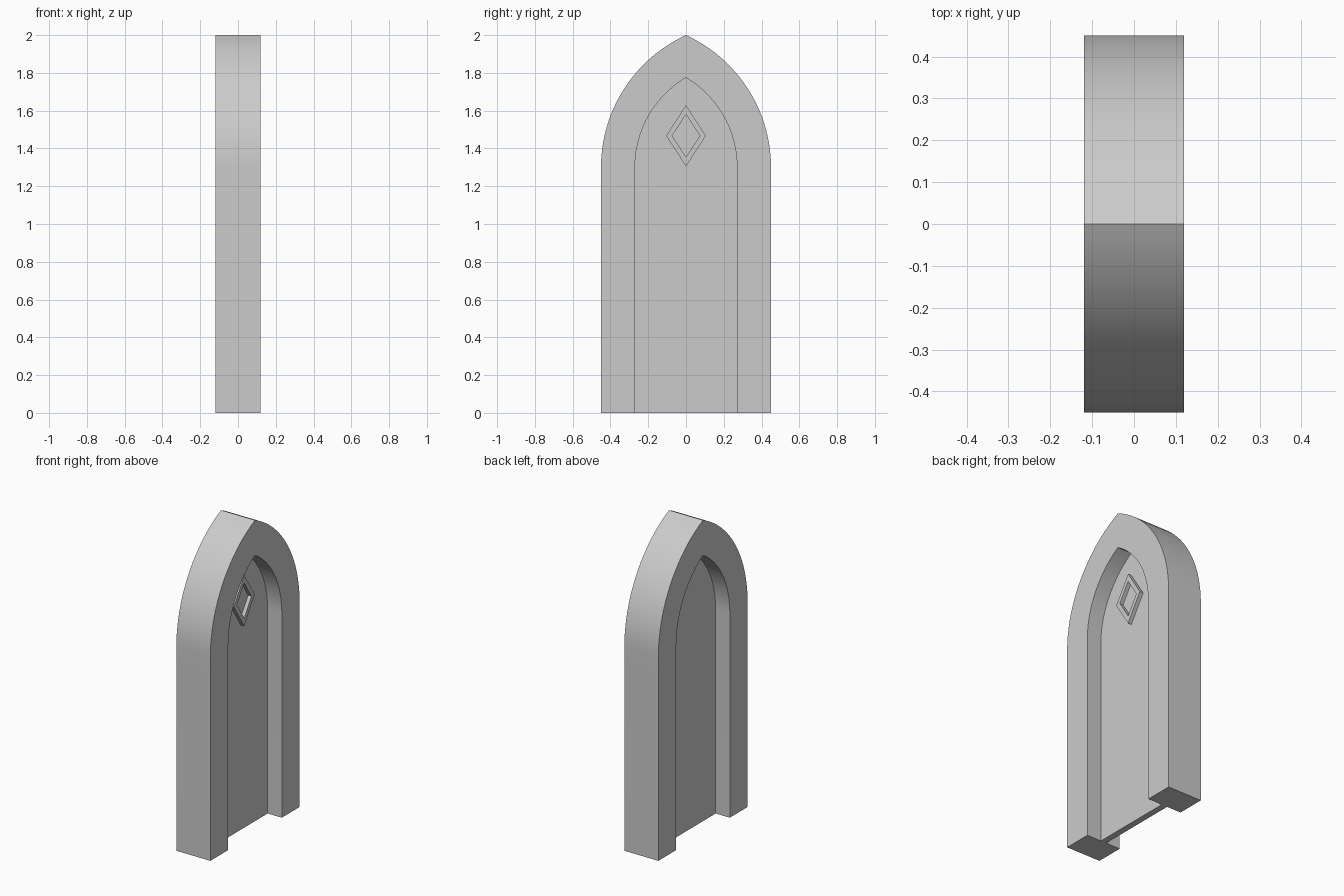
import bpy, bmesh
from math import atan2, cos, sin, hypot, radians

if "Cube" in bpy.data.objects:
    bpy.data.objects.remove(bpy.data.objects["Cube"])

SPRING = 1.3   # height where the arch starts to curve
STEPS = 20     # segments per arch side


def arch(half, apex):
    """Pointed arch outline in (y, z), from one foot over the apex to the other."""
    h = apex - SPRING
    cy = (half * half - h * h) / (2 * half)      # arc centre, tangent to the jamb
    r = half - cy
    end = atan2(h, -cy)
    side = [(half, 0.0)]
    for i in range(STEPS + 1):
        a = end * i / STEPS
        side.append((cy + r * cos(a), SPRING + r * sin(a)))
    side[-1] = (0.0, apex)
    return side + [(-y, z) for y, z in reversed(side[:-1])]


def diamond(half_w, half_h, z):
    return [(half_w, z), (0, z + half_h), (-half_w, z), (0, z - half_h)]


def finish(name, bm):
    bmesh.ops.recalc_face_normals(bm, faces=bm.faces)
    me = bpy.data.meshes.new(name)
    bm.to_mesh(me)
    bm.free()
    ob = bpy.data.objects.new(name, me)
    bpy.context.collection.objects.link(ob)
    bpy.ops.object.select_all(action='DESELECT')
    ob.select_set(True)
    bpy.context.view_layer.objects.active = ob
    bpy.ops.object.shade_smooth_by_angle(angle=radians(30))
    return ob


def slab(name, outline, x0, x1):
    """Solid plate: outline extruded along x."""
    bm = bmesh.new()
    a, b = [[bm.verts.new((x, y, z)) for y, z in outline] for x in (x0, x1)]
    bm.faces.new(a)
    bm.faces.new(b)
    n = len(a)
    for i in range(n):
        j = (i + 1) % n
        bm.faces.new((a[i], a[j], b[j], b[i]))
    return finish(name, bm)


def band(name, outer, inner, x0, x1, closed):
    """Rectangular band between two outlines, open (capped) or closed."""
    bm = bmesh.new()
    rings = [[bm.verts.new((x, y, z)) for x, (y, z) in
              ((x0, o), (x1, o), (x1, i), (x0, i))] for o, i in zip(outer, inner)]
    pairs = list(zip(rings, rings[1:]))
    if closed:
        pairs.append((rings[-1], rings[0]))
    else:
        bm.faces.new(rings[0])
        bm.faces.new(rings[-1])
    for p, q in pairs:
        for k in range(4):
            m = (k + 1) % 4
            bm.faces.new((p[k], p[m], q[m], q[k]))
    return finish(name, bm)


# Stone surround
band("arch_frame", arch(0.45, 2.0), arch(0.27, 1.775), -0.12, 0.12, False)

# Door leaf, let slightly into the frame
slab("door_panel", arch(0.28, 1.787), -0.02, 0.02)

# Raised diamond trim on one face of the door
band("diamond_trim", diamond(0.105, 0.162, 1.467), diamond(0.073, 0.113, 1.467),
     0.015, 0.044, True)
